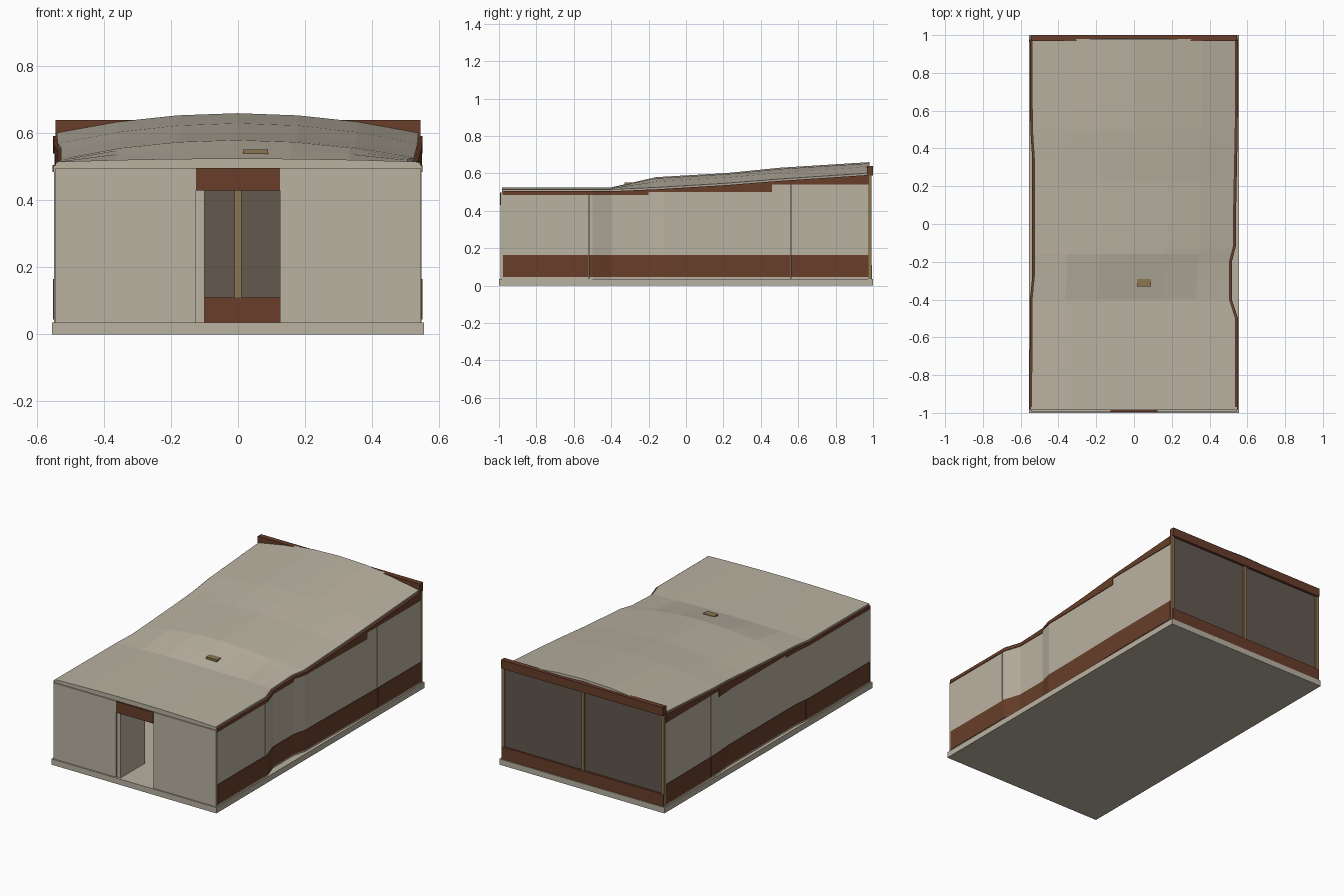
import bpy

cube = bpy.data.objects.get("Cube")
if cube:
    bpy.data.objects.remove(cube, do_unlink=True)


def material(name, rgb):
    m = bpy.data.materials.new(name)
    m.use_nodes = True
    m.diffuse_color = (*rgb, 1)
    m.node_tree.nodes["Principled BSDF"].inputs["Base Color"].default_value = (*rgb, 1)
    return m


PLASTER = material("warm plaster", (0.49, 0.445, 0.36))
BROWN = material("red brown", (0.138, 0.048, 0.023))
GLASS = material("dark taupe glass", (0.127, 0.098, 0.078))
TAN = material("tan wood", (0.26, 0.18, 0.08))


def mesh_object(name, verts, faces, mat):
    mesh = bpy.data.meshes.new(name)
    mesh.from_pydata(verts, [], faces)
    mesh.materials.append(mat)
    obj = bpy.data.objects.new(name, mesh)
    bpy.context.collection.objects.link(obj)
    return obj


def box(name, x0, x1, y0, y1, z0, z1, mat):
    verts = [(x, y, z) for x in (x0, x1) for y in (y0, y1) for z in (z0, z1)]
    faces = [(0, 1, 3, 2), (4, 6, 7, 5), (0, 4, 5, 1), (2, 3, 7, 6), (0, 2, 6, 4), (1, 5, 7, 3)]
    return mesh_object(name, verts, faces, mat)


def lerp(points, y):
    """Piecewise linear value along the length of the building."""
    if y <= points[0][0]:
        return points[0][1]
    for (a, va), (b, vb) in zip(points, points[1:]):
        if y <= b:
            return va + (vb - va) * (y - a) / (b - a)
    return points[-1][1]


# Wall plan lines and roof heights, given along y
RIGHT = [(-0.985, 0.547), (-0.5, 0.547), (-0.4, 0.514), (-0.2, 0.514),
         (-0.12, 0.535), (0.1, 0.537), (0.5, 0.545), (0.978, 0.547)]
LEFT = [(-0.985, -0.549), (-0.4, -0.547), (-0.28, -0.535), (0.35, -0.535),
        (0.5, -0.545), (0.978, -0.548)]
CROWN = [(-0.985, 0.525), (-0.4, 0.525), (-0.16, 0.58), (0.22, 0.602), (0.5, 0.63), (0.98, 0.66)]
EDGE = [(-0.985, 0.515), (-0.4, 0.515), (-0.16, 0.525), (0.22, 0.548), (0.5, 0.57), (0.98, 0.602)]
STATIONS = sorted({p[0] for line in (RIGHT, LEFT, CROWN) for p in line})
FLOOR = 0.035


def eave(y):
    return lerp(EDGE, y) - 0.013


def band(name, plan, side, y0, y1, bottom, top, outset, depth, mat):
    """Strip of wall following a plan line; top is a number or a function of y."""
    ys = [y0] + [y for y in STATIONS if y0 < y < y1] + [y1]
    verts, faces = [], []
    for y in ys:
        outer = lerp(plan, y) + side * outset
        inner = outer - side * depth
        z = top(y) if callable(top) else top
        verts += [(outer, y, bottom), (outer, y, z), (inner, y, z), (inner, y, bottom)]
    for i in range(len(ys) - 1):
        a, b = 4 * i, 4 * i + 4
        for k in range(4):
            n = (k + 1) % 4
            quad = (a + k, b + k, b + n, a + n)
            faces.append(quad if side > 0 else quad[::-1])
    last = len(verts) - 4
    caps = [(0, 1, 2, 3), (last + 3, last + 2, last + 1, last)]
    faces += caps if side > 0 else [c[::-1] for c in caps]
    return mesh_object(name, verts, faces, mat)


# Base slab
box("base_slab", -0.555, 0.555, -1, 1, 0, FLOOR, PLASTER)

# Side walls in panels, with skirting and stepped fascia
for label, plan, side, joints in (("left", RIGHT, 1, [-0.52, -0.12, 0.56]),
                                  ("right", LEFT, -1, [-0.37, 0.54])):
    ends = [-0.985] + joints + [0.978]
    for i, (a, b) in enumerate(zip(ends, ends[1:])):
        band(f"{label}_wall_panel_{i + 1}", plan, side, a + 0.001, b - 0.001,
             FLOOR, eave, 0, 0.018, PLASTER)
        band(f"{label}_skirting_{i + 1}", plan, side, max(a, -0.98) + 0.001, b - 0.001,
             0.045, 0.165, 0.003, 0.005, BROWN)
    steps = [(-0.982, -0.2, 0.485), (-0.2, 0.46, 0.5), (0.46, 0.978, 0.54)]
    for i, (a, b, low) in enumerate(steps):
        band(f"{label}_fascia_{i + 1}", plan, side, a, b, low,
             lambda y: eave(y) + 0.003, 0.004, 0.022, BROWN)

# Crowned roof shell
COLUMNS = 6
verts, faces = [], []
rows = STATIONS
for y in rows:
    xl, xr = lerp(LEFT, y) + 0.007, lerp(RIGHT, y) - 0.009
    for c in range(COLUMNS + 1):
        t = c / COLUMNS
        crown, edge = lerp(CROWN, y), lerp(EDGE, y)
        verts.append((xl + (xr - xl) * t, y, crown - (crown - edge) * (2 * t - 1) ** 2))
for r in range(len(rows) - 1):
    for c in range(COLUMNS):
        a = r * (COLUMNS + 1) + c
        faces.append((a, a + 1, a + COLUMNS + 2, a + COLUMNS + 1))
roof = mesh_object("roof", verts, faces, PLASTER)
shell = roof.modifiers.new("thickness", "SOLIDIFY")
shell.thickness = 0.015
shell.offset = -1

# Roof vent
box("roof_vent", 0.015, 0.09, -0.33, -0.29, 0.53, 0.552, TAN)

# Front wall, lintel and open door leaf
for label, x0, x1 in (("right", -0.545, -0.125), ("left", 0.125, 0.545)):
    box(f"front_wall_{label}", x0, x1, -0.992, -0.975, FLOOR, 0.497, PLASTER)
box("front_wall_cap", -0.545, 0.545, -0.985, -0.97, 0.495, 0.512, PLASTER)
box("door_lintel", -0.125, 0.125, -0.995, -0.975, 0.43, 0.497, BROWN)
box("door_leaf", -0.125, -0.1, -0.985, -0.75, FLOOR, 0.43, PLASTER)

# Back window wall
box("back_sill", -0.545, 0.545, 0.972, 0.995, FLOOR, 0.11, BROWN)
box("back_glass", -0.54, 0.54, 0.978, 0.984, 0.11, 0.6, GLASS)
box("back_beam", -0.545, 0.545, 0.968, 1, 0.588, 0.64, BROWN)
for label, x in (("right_post", -0.538), ("mullion", 0), ("left_post", 0.538)):
    box(f"back_{label}", x - 0.01, x + 0.01, 0.973, 0.992, FLOOR, 0.59, TAN)
